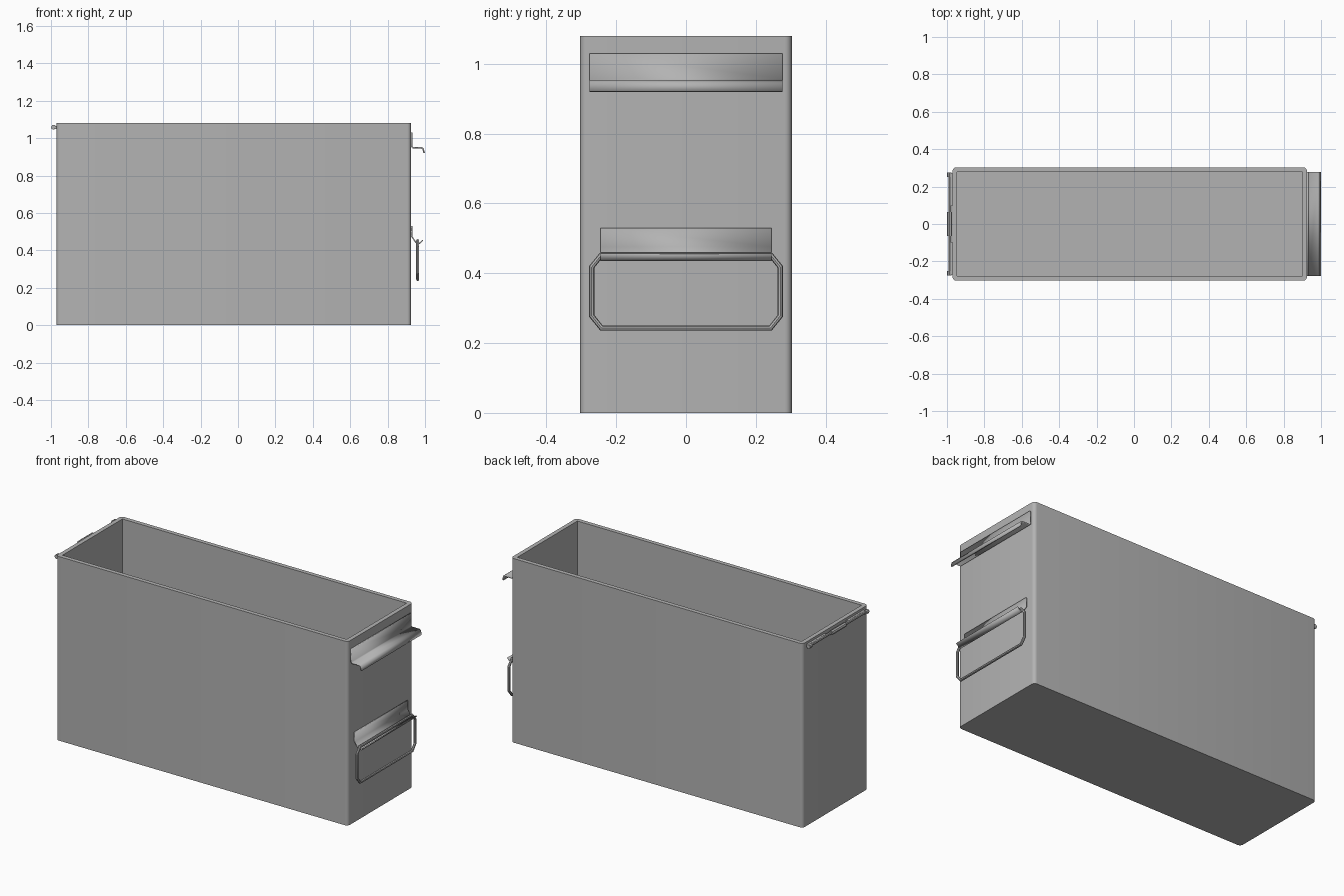
import bpy, bmesh
from mathutils import Vector

old = bpy.data.objects.get("Cube")
if old:
    bpy.data.objects.remove(old, do_unlink=True)

grey = bpy.data.materials.new("grey metal")
grey.use_nodes = True
grey.diffuse_color = (0.45, 0.45, 0.45, 1)
grey.node_tree.nodes["Principled BSDF"].inputs["Base Color"].default_value = (0.45, 0.45, 0.45, 1)


def finish(name, bm):
    """Turn a bmesh into a named, shaded object."""
    bmesh.ops.recalc_face_normals(bm, faces=bm.faces)
    mesh = bpy.data.meshes.new(name)
    bm.to_mesh(mesh)
    bm.free()
    mesh.materials.append(grey)
    obj = bpy.data.objects.new(name, mesh)
    bpy.context.collection.objects.link(obj)
    bpy.ops.object.select_all(action='DESELECT')
    obj.select_set(True)
    bpy.context.view_layer.objects.active = obj
    bpy.ops.object.shade_smooth_by_angle(angle=0.6)
    return obj


def box(bm, lo, hi):
    lo, hi = Vector(lo), Vector(hi)
    verts = bmesh.ops.create_cube(bm, size=1)["verts"]
    for v in verts:
        v.co = (lo + hi) / 2 + v.co * (hi - lo)
    return verts


def bent_sheet(name, profile, half_width, thickness):
    """Sweep an open x-z profile along y and thicken it."""
    bm = bmesh.new()
    rows = [[bm.verts.new((x, y, z)) for y in (-half_width, half_width)] for x, z in profile]
    for a, b in zip(rows, rows[1:]):
        bm.faces.new((a[0], a[1], b[1], b[0]))
    obj = finish(name, bm)
    mod = obj.modifiers.new("thickness", 'SOLIDIFY')
    mod.thickness = thickness
    mod.offset = 0
    mod.use_even_offset = True
    return obj


def wire(name, points, radius, closed=False):
    """Round wire along a path, converted to a mesh."""
    curve = bpy.data.curves.new(name, 'CURVE')
    curve.dimensions = '3D'
    curve.bevel_depth = radius
    curve.bevel_resolution = 2
    curve.use_fill_caps = True
    spline = curve.splines.new('POLY')
    spline.points.add(len(points) - 1)
    for p, co in zip(spline.points, points):
        p.co = (*co, 1)
    spline.use_cyclic_u = closed
    temp = bpy.data.objects.new(name + " path", curve)
    bpy.context.collection.objects.link(temp)
    bpy.context.view_layer.update()
    mesh = bpy.data.meshes.new_from_object(temp)
    bm = bmesh.new()
    bm.from_mesh(mesh)
    bpy.data.objects.remove(temp, do_unlink=True)
    bpy.data.meshes.remove(mesh)
    return finish(name, bm)


# Open bin: rounded upright corners outside, square corners inside
left, right, half, top, wall = -0.97, 0.925, 0.303, 1.08, 0.025
bm = bmesh.new()
box(bm, (left, -half, 0), (right, half, top))
upright = [e for e in bm.edges if abs(e.verts[0].co.z - e.verts[1].co.z) > 0.5]
bmesh.ops.bevel(bm, geom=upright, offset=0.02, segments=5, profile=0.5, affect='EDGES')
lid = max(bm.faces, key=lambda f: f.calc_center_median().z)
rim = [e for e in lid.edges]
bm.faces.remove(lid)
# Cavity walls and floor, joined to the outer shell by the rim
cavity = box(bm, (left + wall, -half + wall, 0.02), (right - wall, half - wall, top))
mouth = max({f for v in cavity for f in v.link_faces}, key=lambda f: f.calc_center_median().z)
inner = list(mouth.edges)
bm.faces.remove(mouth)
bmesh.ops.triangle_fill(bm, edges=rim + inner, use_beauty=True)
finish("bin", bm)

# Upper pull ledge: backing plate, shelf and turned-down lip
bent_sheet("pull_ledge",
           [(0.929, 1.03), (0.929, 0.955), (0.936, 0.948), (0.982, 0.948),
            (0.990, 0.943), (0.995, 0.92)], 0.277, 0.008)

# Lower bracket: backing plate ending in a hook that carries the handle
bent_sheet("handle_bracket",
           [(0.929, 0.53), (0.929, 0.475), (0.946, 0.449), (0.957, 0.438),
            (0.972, 0.438), (0.988, 0.455)], 0.245, 0.006)

# Swinging handle: wire loop with chamfered corners
y0, y1, z0, z1 = 0.270, 0.242, 0.243, 0.453
c = 0.035
loop = [(-y1, z0), (y1, z0), (y0, z0 + c), (y0, z1 - c),
        (y1, z1), (-y1, z1), (-y0, z1 - c), (-y0, z0 + c)]
wire("handle", [(0.961, y, z) for y, z in loop], 0.008, closed=True)

# Rear hinge: rod, central sleeve and two mounting tabs
wire("hinge_rod", [(-0.984, -0.272, 1.058), (-0.984, 0.272, 1.058)], 0.008)
wire("hinge_sleeve", [(-0.986, -0.065, 1.058), (-0.986, 0.065, 1.058)], 0.013)
for side, name in ((-1, "right_hinge_tab"), (1, "left_hinge_tab")):
    bm = bmesh.new()
    box(bm, (-0.982, min(side * 0.1, side * 0.27), 1.05), (-0.969, max(side * 0.1, side * 0.27), 1.066))
    finish(name, bm)
    wire(name.replace("tab", "end"),
         [(-0.987, side * 0.25, 1.058), (-0.987, side * 0.275, 1.058)], 0.012)
